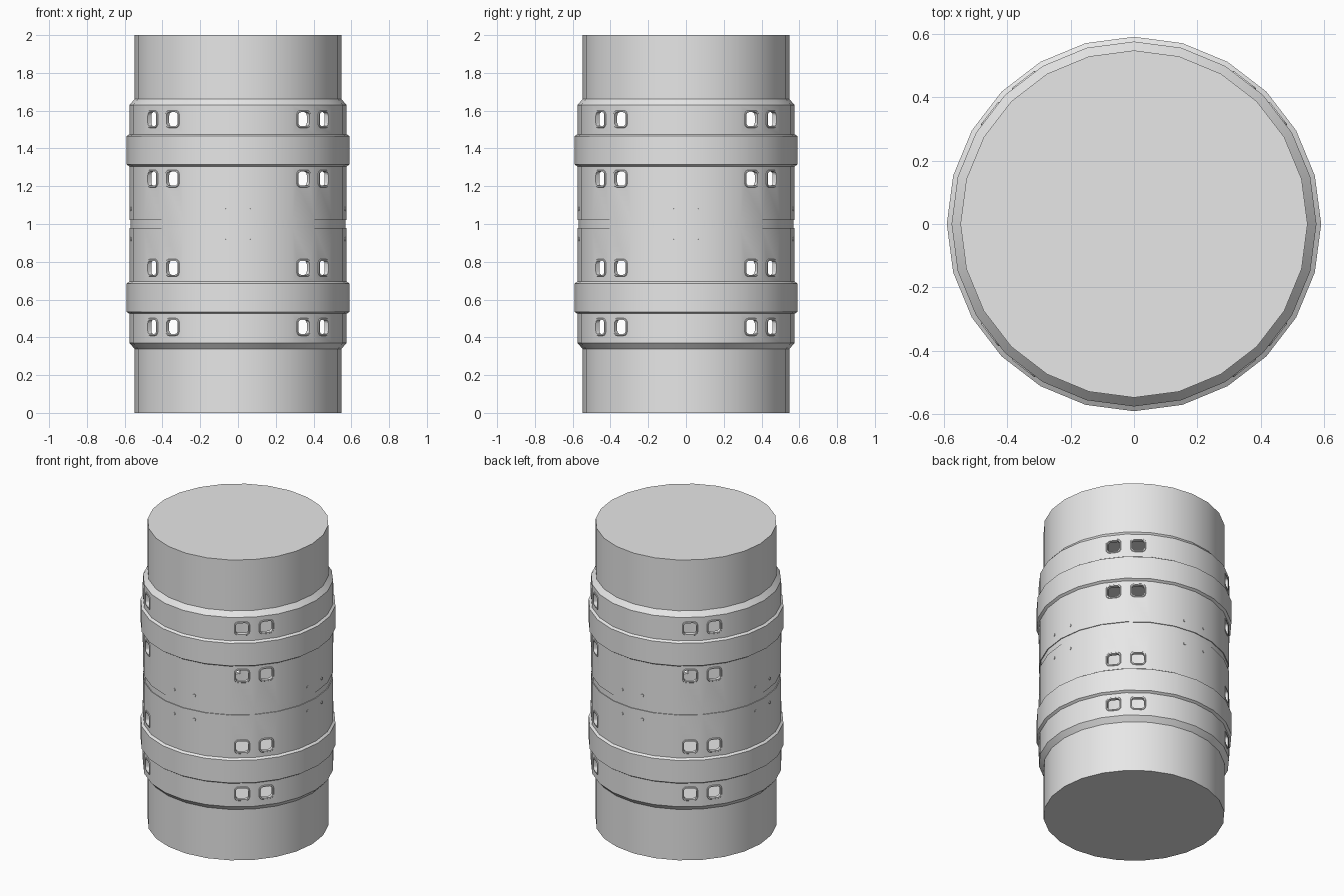
import bpy, bmesh, math
from mathutils import Matrix, Vector

if "Cube" in bpy.data.objects:
    bpy.data.objects.remove(bpy.data.objects["Cube"])

SIDES = 24
APOTHEM = math.cos(math.pi / SIDES)
R_CORE, R_SLEEVE, R_BAND, R_INNER = 0.547, 0.575, 0.59, 0.553

grey = bpy.data.materials.new("light_grey")
grey.diffuse_color = (0.8, 0.8, 0.8, 1)
grey.use_nodes = True
grey.node_tree.nodes["Principled BSDF"].inputs["Base Color"].default_value = grey.diffuse_color


def finish(name, bm):
    bmesh.ops.recalc_face_normals(bm, faces=bm.faces[:])
    me = bpy.data.meshes.new(name)
    bm.to_mesh(me)
    bm.free()
    me.materials.append(grey)
    ob = bpy.data.objects.new(name, me)
    bpy.context.collection.objects.link(ob)
    return ob


def smooth(ob):
    bpy.ops.object.select_all(action='DESELECT')
    ob.select_set(True)
    bpy.context.view_layer.objects.active = ob
    bpy.ops.object.shade_smooth_by_angle(angle=math.radians(25))


def lathe(name, profile, closed):
    """Spin (radius, z) points; closed joins last to first, else caps the ends."""
    bm = bmesh.new()
    rings = []
    for r, z in profile:
        rings.append([bm.verts.new((r * math.cos(a), r * math.sin(a), z))
                      for a in (2 * math.pi * i / SIDES for i in range(SIDES))])
    n = len(rings)
    for k in range(n if closed else n - 1):
        a, b = rings[k], rings[(k + 1) % n]
        for i in range(SIDES):
            j = (i + 1) % SIDES
            bm.faces.new((a[i], a[j], b[j], b[i]))
    if not closed:
        bm.faces.new(rings[0])
        bm.faces.new(rings[-1])
    return finish(name, bm)


def rounded_rect(w, h, r, steps=4):
    pts = []
    for q, (sx, sy) in enumerate(((1, 1), (-1, 1), (-1, -1), (1, -1))):
        for s in range(steps + 1):
            a = math.pi / 2 * (q + s / steps)
            pts.append((sx * (w / 2 - r) + r * math.cos(a),
                        sy * (h / 2 - r) + r * math.sin(a)))
    return pts


def place(angle, z, p, d):
    """Point p on the facet at this angle, d out from the axis."""
    return Matrix.Rotation(angle, 3, 'Z') @ Vector((d, p[0], z + p[1]))


def add_loop(bm, angle, z, pts, d):
    return [bm.verts.new(place(angle, z, p, d)) for p in pts]


def bridge(bm, a, b):
    for i in range(len(a)):
        j = (i + 1) % len(a)
        bm.faces.new((a[i], a[j], b[j], b[i]))


def add_prism(bm, angle, z, pts, d0, d1):
    a, b = add_loop(bm, angle, z, pts, d0), add_loop(bm, angle, z, pts, d1)
    bridge(bm, a, b)
    bm.faces.new(a)
    bm.faces.new(b)


# end drums
smooth(lathe("lower_drum", [(R_CORE, 0), (R_CORE, 0.35)], False))
smooth(lathe("upper_drum", [(R_CORE, 1.65), (R_CORE, 2)], False))

# sleeve: lower half of the profile, mirrored about the central groove
half = [(R_CORE - 0.003, 0.335), (R_SLEEVE, 0.37), (R_SLEEVE, 0.525), (R_BAND, 0.535),
        (R_BAND, 0.685), (R_SLEEVE, 0.695), (R_SLEEVE, 0.98), (R_SLEEVE - 0.005, 0.98)]
profile = half + [(r, 2 - z) for r, z in reversed(half)]
profile += [(R_INNER - 0.02, 1.665), (R_INNER, 1.64), (R_INNER, 0.36), (R_INNER - 0.02, 0.335)]
sleeve = lathe("sleeve", profile, True)

# window positions: two facets at each diagonal, four heights
windows = [(math.radians(45 + 90 * q + s), z)
           for q in range(4) for s in (-7.5, 7.5)
           for z in (0.455, 0.768, 1.24, 1.555)]
face_d = R_SLEEVE * APOTHEM

# cut the window openings
bm = bmesh.new()
for ang, z in windows:
    add_prism(bm, ang, z, rounded_rect(0.084, 0.084, 0.022), 0.5, 0.62)
cutter = finish("window_cutter", bm)
cutter.hide_render = True
mod = sleeve.modifiers.new("windows", 'BOOLEAN')
mod.operation = 'DIFFERENCE'
mod.solver = 'EXACT'
mod.object = cutter
bpy.context.view_layer.objects.active = sleeve
bpy.ops.object.modifier_apply(modifier=mod.name)
bpy.data.objects.remove(cutter)
smooth(sleeve)

# raised window frames
bm = bmesh.new()
outer, lip, inner = (rounded_rect(0.096, 0.096, 0.026), rounded_rect(0.088, 0.088, 0.023),
                     rounded_rect(0.074, 0.074, 0.018))
for ang, z in windows:
    loops = [add_loop(bm, ang, z, outer, face_d - 0.002),
             add_loop(bm, ang, z, lip, face_d + 0.004),
             add_loop(bm, ang, z, inner, face_d + 0.004),
             add_loop(bm, ang, z, inner, face_d - 0.02),
             add_loop(bm, ang, z, outer, face_d - 0.02)]
    for k in range(5):
        bridge(bm, loops[k], loops[(k + 1) % 5])
smooth(finish("window_frames", bm))

# small rivets beside the groove
bm = bmesh.new()
dot = [(0.01 * math.cos(math.pi * i / 4), 0.01 * math.sin(math.pi * i / 4)) for i in range(8)]
for q in range(4):
    for s in (-7.5, 7.5):
        for z in (0.92, 1.08):
            add_prism(bm, math.radians(90 * q + s), z, dot, face_d - 0.005, face_d + 0.004)
finish("rivets", bm)
